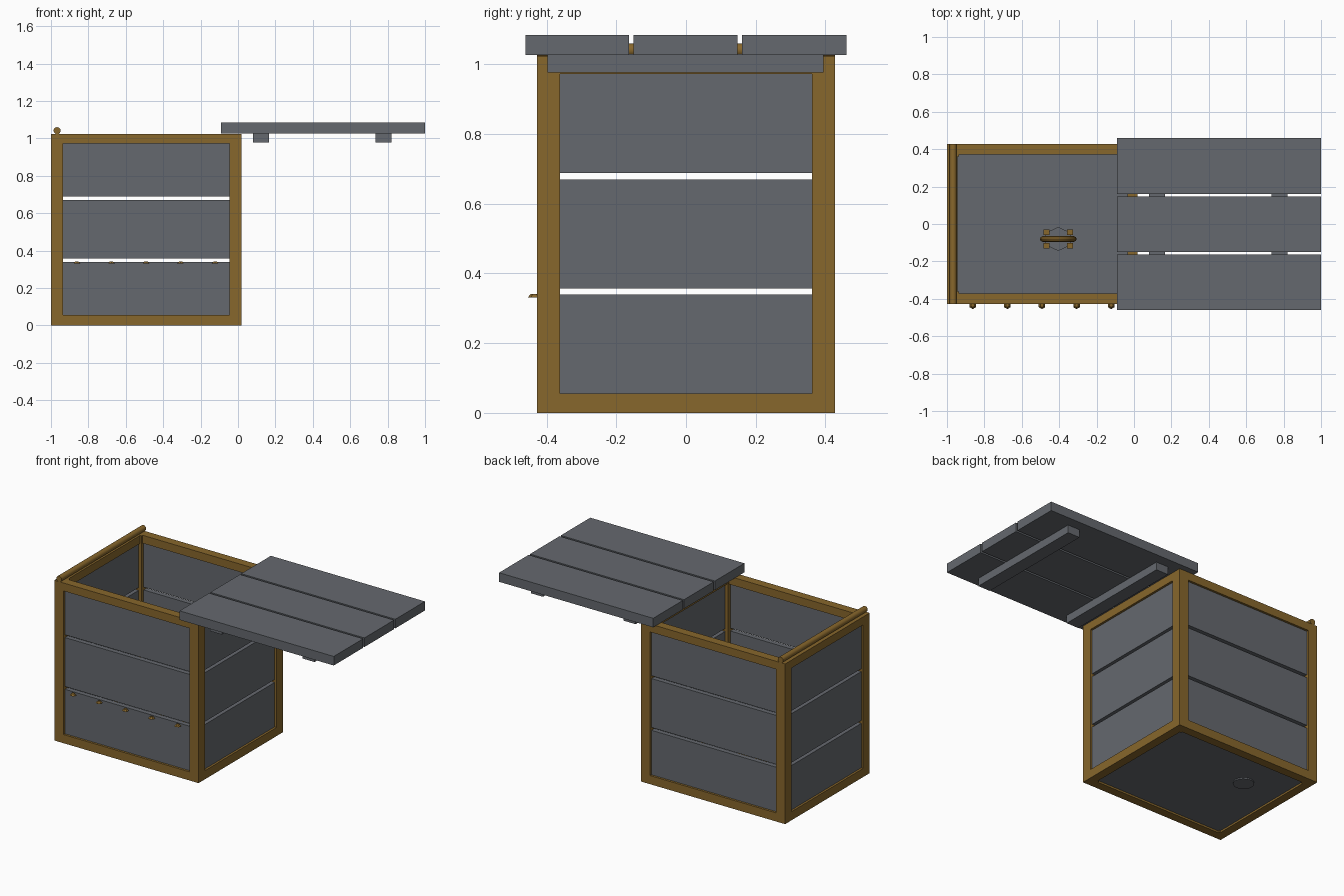
import bpy, math
from mathutils import Vector

if "Cube" in bpy.data.objects:
    bpy.data.objects.remove(bpy.data.objects["Cube"])


def material(name, rgb):
    m = bpy.data.materials.new(name)
    m.diffuse_color = (*rgb, 1)
    m.use_nodes = True
    m.node_tree.nodes["Principled BSDF"].inputs["Base Color"].default_value = m.diffuse_color
    return m


gold = material("ochre_frame", (0.245, 0.135, 0.025))
slate = material("slate_boards", (0.13, 0.14, 0.157))


def finish(ob, name, mat):
    ob.name = name
    ob.data.materials.append(mat)
    return ob


def box(name, lo, hi, mat=slate):
    lo, hi = Vector(lo), Vector(hi)
    bpy.ops.mesh.primitive_cube_add(size=1, location=(lo + hi) / 2)
    ob = bpy.context.object
    ob.scale = hi - lo
    bpy.ops.object.transform_apply(location=False, rotation=False, scale=True)
    return finish(ob, name, mat)


def cyl(name, loc, r, h, n, rot=(0, 0, 0), mat=slate, smooth=False):
    bpy.ops.mesh.primitive_cylinder_add(vertices=n, radius=r, depth=h, location=loc, rotation=rot)
    if smooth:
        bpy.ops.object.shade_smooth_by_angle(angle=math.radians(40))
    return finish(bpy.context.object, name, mat)


X0, X1, Y0, Y1, H = -1.0, 0.02, -0.427, 0.427, 1.024
P, R = 0.065, 0.055   # post and rail widths

# corner posts
for xn, x in (("left", X0), ("right", X1 - P)):
    for yn, y in (("front", Y0), ("back", Y1 - P)):
        box(f"{yn}_{xn}_post", (x, y, 0), (x + P, y + P, H), gold)

# top and bottom rails
for zn, z0, z1 in (("bottom", 0, R), ("top", 0.973, H)):
    for yn, y in (("front", Y0), ("back", Y1 - R)):
        box(f"{yn}_{zn}_rail", (X0 + P, y, z0), (X1 - P, y + R, z1), gold)
    for xn, x in (("left", X0), ("right", X1 - R)):
        box(f"{xn}_{zn}_rail", (x, Y0 + P, z0), (x + R, Y1 - P, z1), gold)

# wall planks, three per side with open gaps
IN, T = 0.014, 0.03
for i, (z0, z1) in enumerate(((0.05, 0.339), (0.357, 0.67), (0.688, 0.976))):
    for n, y in (("front", Y0 + IN), ("back", Y1 - IN - T)):
        box(f"{n}_plank_{i}", (X0 + P - .01, y, z0), (X1 - P + .01, y + T, z1))
    for n, x in (("left", X0 + IN), ("right", X1 - IN - T)):
        box(f"{n}_plank_{i}", (x, Y0 + P - .01, z0), (x + T, Y1 - P + .01, z1))

# floor and its round drain plug, proud on both sides
box("floor", (X0 + .045, Y0 + .045, 0.012), (X1 - .045, Y1 - .045, 0.042))
cyl("drain_plug", (-0.695, 0.14, 0.027), 0.06, 0.046, 16)

# slid-open lid: three boards on two battens
for i, (y0, y1) in enumerate(((-0.461, -0.164), (-0.151, 0.148), (0.161, 0.46))):
    box(f"lid_board_{i}", (-0.09, y0, 1.027), (1.0, y1, 1.085))
for n, x in (("inner", 0.08), ("outer", 0.735)):
    box(f"lid_batten_{n}", (x, -0.398, 0.977), (x + 0.085, 0.395, 1.03))

# stop rod along the left rim
cyl("stop_rod", (-0.967, 0, 1.041), 0.019, Y1 - Y0, 14, (math.pi / 2, 0, 0), gold, True)

# row of low six-sided studs on the front
for i in range(5):
    bpy.ops.mesh.primitive_cone_add(vertices=6, radius1=0.02, radius2=0.01, depth=0.011,
                                    location=(-0.862 + i * 0.185, -0.435, 0.336),
                                    rotation=(0, 0, 0))
    finish(bpy.context.object, f"front_stud_{i}", gold)

# pull ring on a hexagonal base, standing on the floor
base = cyl("ring_base", (-0.405, -0.08, 0.055), 0.08, 0.04, 6)
base.scale.y = 0.8
for sx in (-1, 1):
    for sy in (-1, 1):
        cx, cy = -0.405 + sx * 0.062, -0.08 + sy * 0.036
        box("ring_clamp", (cx - .016, cy - .014, 0.035), (cx + .016, cy + .014, 0.09), gold)
bpy.ops.mesh.primitive_torus_add(major_radius=0.083, minor_radius=0.015, major_segments=20,
                                 minor_segments=8, location=(-0.405, -0.08, 0.14),
                                 rotation=(math.pi / 2, 0, 0))
bpy.ops.object.shade_smooth_by_angle()
finish(bpy.context.object, "pull_ring", gold)
